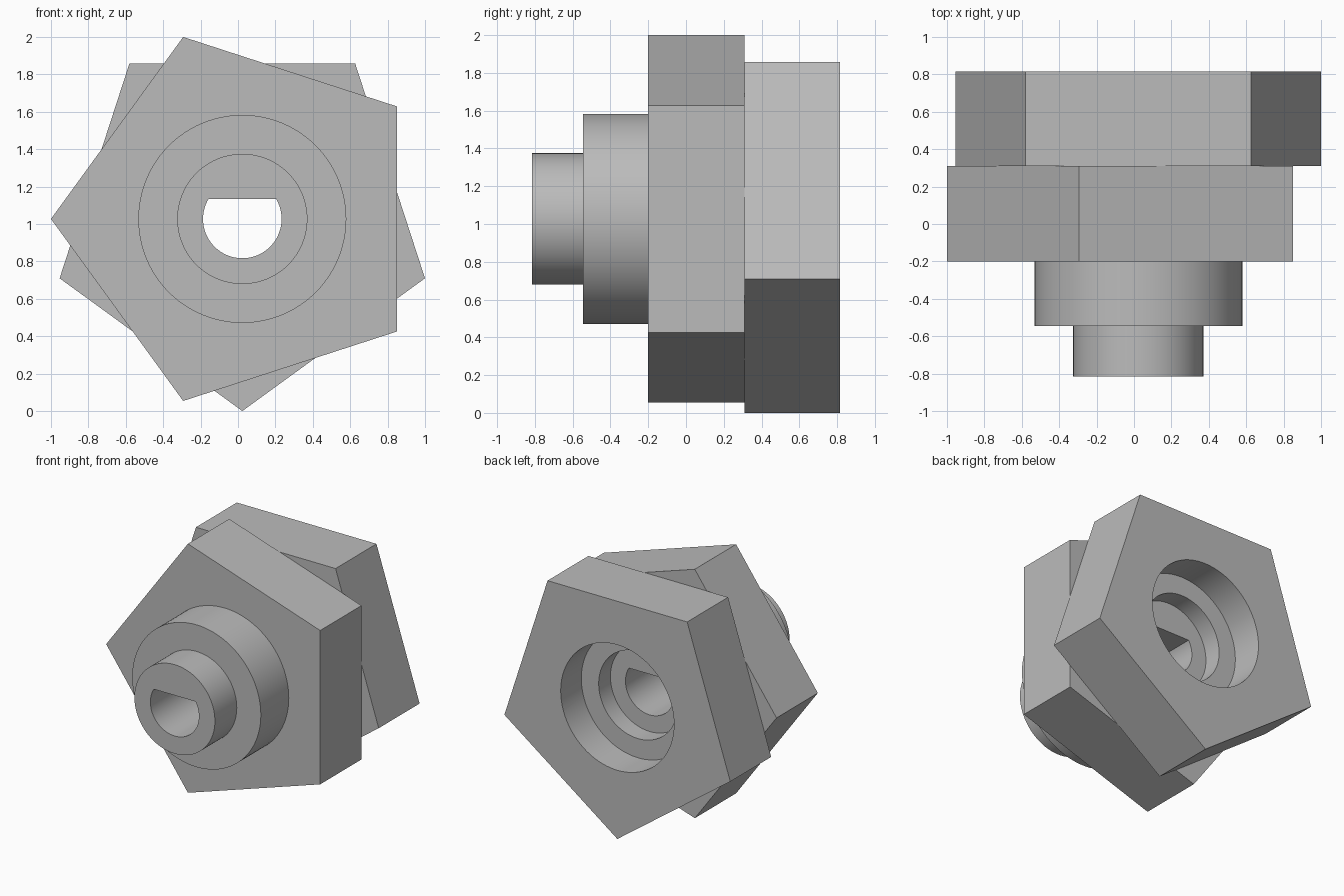
import bpy
import bmesh
from math import cos, sin, pi, radians, asin

CX, CZ = 0.023, 1.027

cube = bpy.data.objects.get("Cube")
if cube:
    bpy.data.objects.remove(cube, do_unlink=True)

grey = bpy.data.materials.new("plain grey")
grey.use_nodes = True
colour = (0.5, 0.5, 0.5, 1)
grey.diffuse_color = colour
grey.node_tree.nodes["Principled BSDF"].inputs["Base Color"].default_value = colour


def arc(radius, sides, start=0.0, sweep=2 * pi, closed=True):
    """Points of a polygon, circle or open arc in the front plane."""
    steps = sides if closed else sides - 1
    return [(radius * cos(start + sweep * i / steps),
             radius * sin(start + sweep * i / steps)) for i in range(sides)]


def prism(name, outline, front, back):
    """Extrude an outline along y about the common axis."""
    bm = bmesh.new()
    face = bm.faces.new([bm.verts.new((CX + x, front, CZ + z)) for x, z in outline])
    ext = bmesh.ops.extrude_face_region(bm, geom=[face])
    verts = [v for v in ext["geom"] if isinstance(v, bmesh.types.BMVert)]
    bmesh.ops.translate(bm, verts=verts, vec=(0, back - front, 0))
    bmesh.ops.recalc_face_normals(bm, faces=bm.faces)
    mesh = bpy.data.meshes.new(name)
    bm.to_mesh(mesh)
    bm.free()
    mesh.materials.append(grey)
    obj = bpy.data.objects.new(name, mesh)
    bpy.context.collection.objects.link(obj)
    return obj


def cut(obj, cutter):
    mod = obj.modifiers.new(cutter.name, "BOOLEAN")
    mod.operation = "DIFFERENCE"
    mod.solver = "EXACT"
    mod.object = cutter
    bpy.ops.object.select_all(action="DESELECT")
    obj.select_set(True)
    bpy.context.view_layer.objects.active = obj
    bpy.ops.object.modifier_apply(modifier=mod.name)


# Two pentagon plates, turned against each other, and a stepped front boss
back_plate = prism("back_plate", arc(1.027, 5, -pi / 2), 0.31, 0.815)
front_plate = prism("front_plate", arc(1.023, 5, pi), -0.2, 0.31)
collar = prism("collar", arc(0.556, 96), -0.545, -0.2)
nose = prism("nose", arc(0.348, 96), -0.815, -0.545)
parts = [back_plate, front_plate, collar, nose]

# D-shaped through hole with a flat top, and two counterbores from the back
flat = asin(0.108 / 0.21)
shaft = prism("shaft_hole_cutter",
              arc(0.21, 64, pi - flat, pi + 2 * flat, closed=False), -1, 1)
wide_bore = prism("wide_bore_cutter", arc(0.49, 96), 0.56, 1)
step_bore = prism("step_bore_cutter", arc(0.34, 96), 0.415, 1)

for part in parts:
    cut(part, shaft)
cut(back_plate, step_bore)
cut(back_plate, wide_bore)

for cutter in (shaft, wide_bore, step_bore):
    bpy.data.objects.remove(cutter, do_unlink=True)

# Smooth round walls, sharp corners
bpy.ops.object.select_all(action="DESELECT")
for part in parts:
    part.select_set(True)
bpy.context.view_layer.objects.active = back_plate
bpy.ops.object.shade_smooth_by_angle(angle=radians(30))
